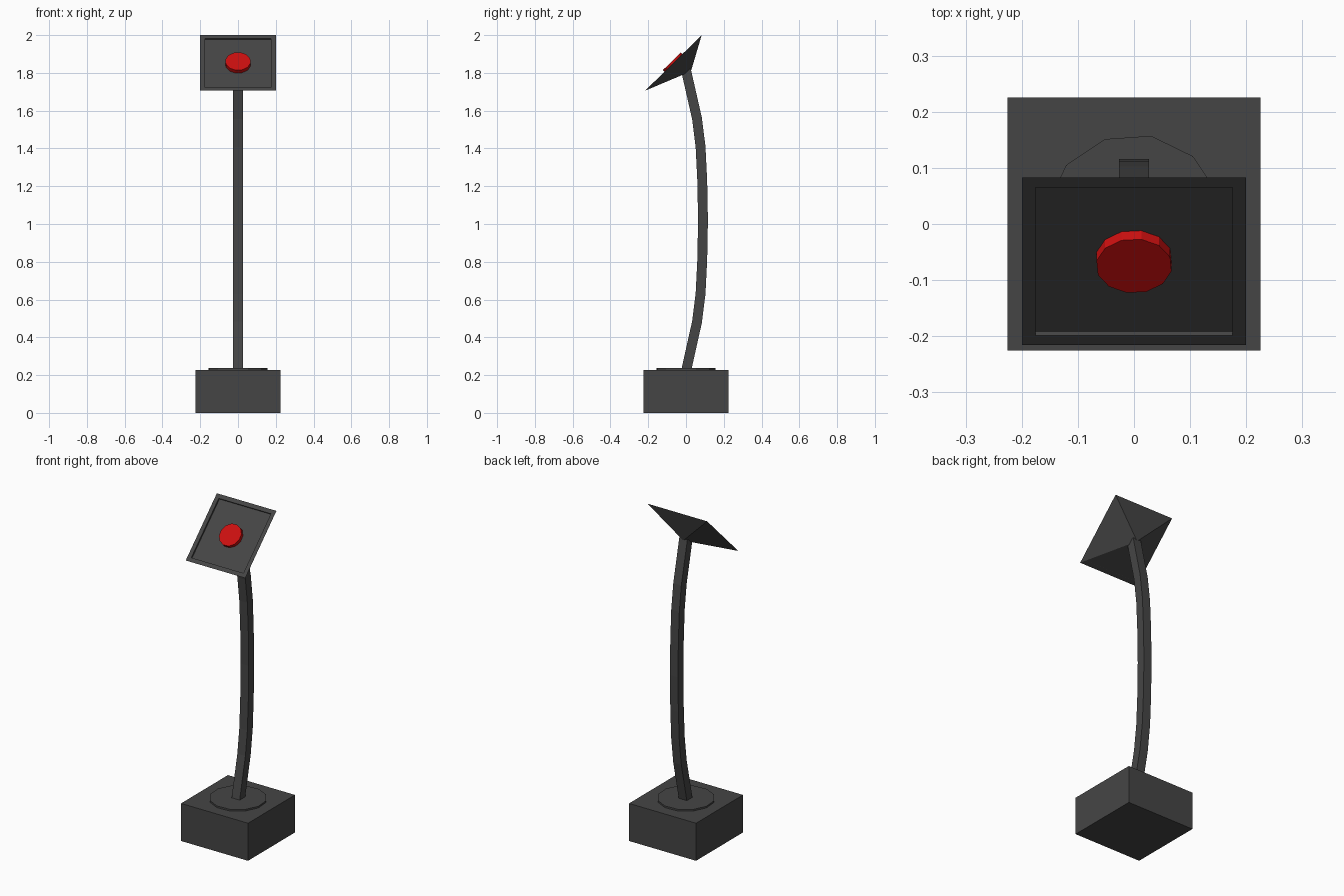
import bpy, bmesh
from math import radians
from mathutils import Vector, Matrix

if "Cube" in bpy.data.objects:
    bpy.data.objects.remove(bpy.data.objects["Cube"])


def material(name, color):
    m = bpy.data.materials.new(name)
    m.diffuse_color = color
    m.use_nodes = True
    m.node_tree.nodes["Principled BSDF"].inputs["Base Color"].default_value = m.diffuse_color
    return m


DARK = material("dark_grey", (0.06, 0.06, 0.06, 1))
RED = material("red", (0.6, 0.005, 0.005, 1))


def finish(name, bm, mat):
    bmesh.ops.recalc_face_normals(bm, faces=bm.faces)
    mesh = bpy.data.meshes.new(name)
    bm.to_mesh(mesh)
    bm.free()
    mesh.materials.append(mat)
    obj = bpy.data.objects.new(name, mesh)
    bpy.context.collection.objects.link(obj)
    return obj


def disc(name, radius, depth, matrix, mat):
    # 12-sided disc, bottom at the matrix origin
    bm = bmesh.new()
    bmesh.ops.create_cone(bm, cap_ends=True, segments=12, radius1=radius, radius2=radius, depth=depth,
                          matrix=matrix @ Matrix.Translation((0, 0, depth / 2)) @ Matrix.Rotation(radians(19), 4, 'Z'))
    return finish(name, bm, mat)


# Base block
bm = bmesh.new()
bmesh.ops.create_cube(bm, size=1, matrix=Matrix.Translation((0, 0, 0.114)) @ Matrix.Diagonal((0.45, 0.45, 0.228, 1)))
finish("base_block", bm, DARK)

# Collar disc around the foot of the post
disc("base_collar", 0.16, 0.02, Matrix.Translation((0, 0, 0.218)), DARK)

# Bowed square post: a rectangle swept along a path in the YZ plane
path = [(0, 0.22), (0.058, 0.48), (0.077, 0.63), (0.086, 0.81), (0.09, 1.02),
        (0.086, 1.23), (0.077, 1.41), (0.058, 1.56), (0, 1.815)]
path = [Vector((0, y, z)) for y, z in path]
bm = bmesh.new()
rings = []
for i, p in enumerate(path):
    t = (path[min(i + 1, len(path) - 1)] - path[max(i - 1, 0)]).normalized()
    n = Vector((0, t.z, -t.y)) * 0.026
    rings.append([bm.verts.new(p + n * b + Vector((0.027 * a, 0, 0)))
                  for a, b in ((-1, -1), (1, -1), (1, 1), (-1, 1))])
for r, s in zip(rings, rings[1:]):
    for k in range(4):
        bm.faces.new((r[k], r[(k + 1) % 4], s[(k + 1) % 4], s[k]))
bm.faces.new(rings[0])
bm.faces.new(rings[-1])
finish("post", bm, DARK)

# Sloping head: pyramid back with a recessed front panel
bm = bmesh.new()
front = [bm.verts.new(c) for c in ((-0.2, -0.216, 1.706), (0.2, -0.216, 1.706), (0.2, 0.083, 2.0), (-0.2, 0.083, 2.0))]
apex = bm.verts.new((0, 0.026, 1.808))
panel = bm.faces.new(front)
for k in range(4):
    bm.faces.new((front[(k + 1) % 4], front[k], apex))
bm.normal_update()
center, normal = panel.calc_center_median(), panel.normal.copy()
bmesh.ops.inset_region(bm, faces=[panel], thickness=0.035, depth=0)
bmesh.ops.inset_region(bm, faces=[panel], thickness=0, depth=0)
bmesh.ops.translate(bm, verts=panel.verts, vec=normal * -0.01)
finish("head", bm, DARK)

# Red push button on the recessed panel
slope = normal.to_track_quat('Z', 'Y').to_matrix().to_4x4()
disc("button", 0.068, 0.024, Matrix.Translation(center - normal * 0.012) @ slope, RED)
